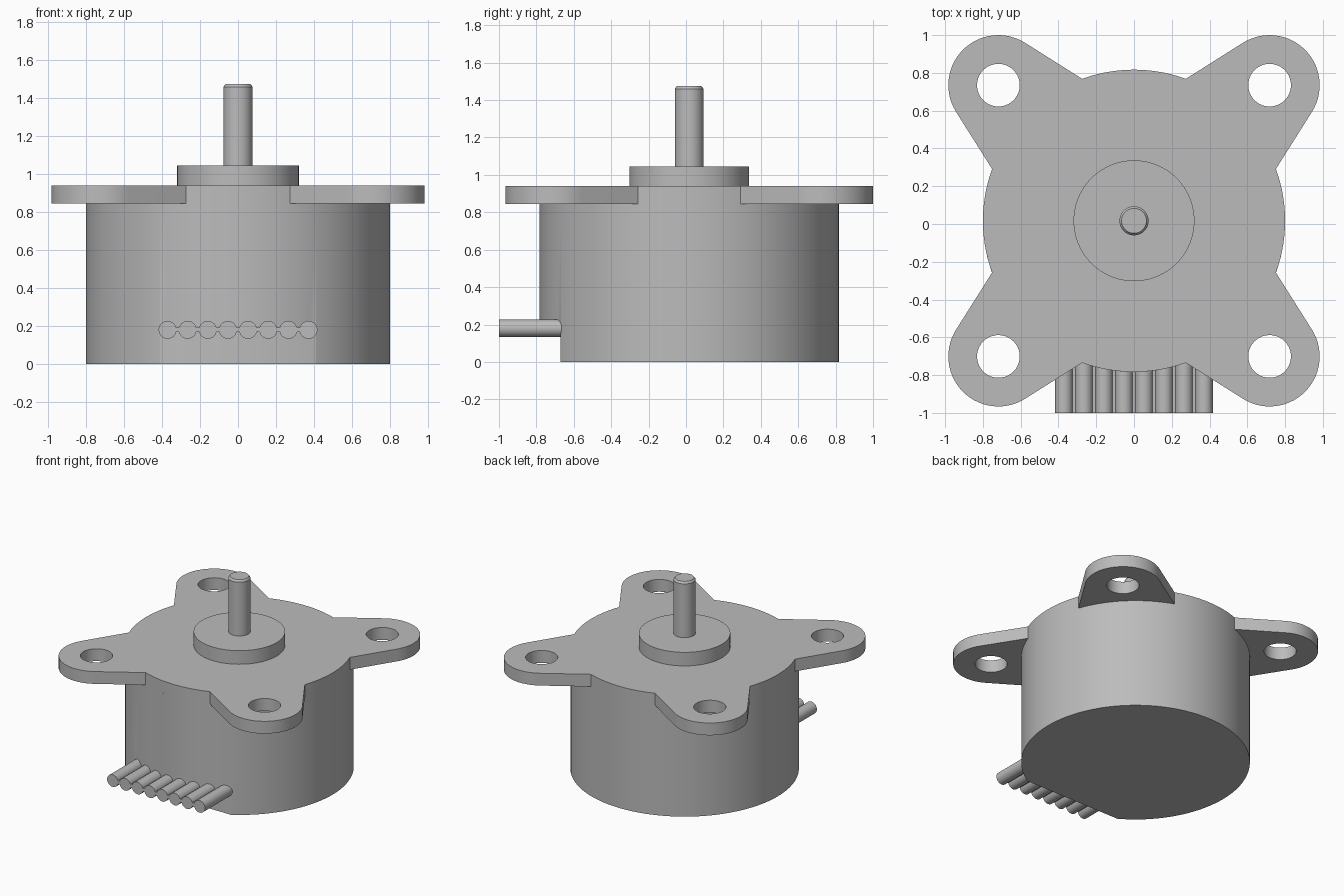
import bpy, bmesh
from math import sin, cos, pi, atan2, acos, hypot
from mathutils import Vector

cube = bpy.data.objects.get("Cube")
if cube:
    bpy.data.objects.remove(cube, do_unlink=True)

CY = 0.017            # axis of the motor in y
BODY_R = 0.8
EAR, EAR_R, HOLE_R = 0.718, 0.265, 0.113
PLATE_Z, PLATE_TOP = 0.845, 0.94

grey = bpy.data.materials.new("metal grey")
grey.use_nodes = True
grey.diffuse_color = (0.5, 0.5, 0.5, 1)
grey.node_tree.nodes["Principled BSDF"].inputs["Base Color"].default_value = (0.5, 0.5, 0.5, 1)


def arc(cx, cy, r, a0, a1, n):
    return [(cx + r * cos(a0 + (a1 - a0) * i / n), cy + r * sin(a0 + (a1 - a0) * i / n))
            for i in range(n + 1)]


def finish(obj):
    obj.data.materials.clear()
    obj.data.materials.append(grey)
    bpy.ops.object.select_all(action='DESELECT')
    obj.select_set(True)
    bpy.context.view_layer.objects.active = obj
    bpy.ops.object.shade_smooth_by_angle(angle=pi / 6)
    return obj


def add_mesh(name, bm):
    bmesh.ops.recalc_face_normals(bm, faces=bm.faces[:])
    mesh = bpy.data.meshes.new(name)
    bm.to_mesh(mesh)
    bm.free()
    obj = bpy.data.objects.new(name, mesh)
    bpy.context.collection.objects.link(obj)
    return obj


def prism(name, loops, z0, z1):
    """Extrude an outline, with any further loops as holes, from z0 to z1."""
    bm = bmesh.new()
    edges = []
    for loop in loops:
        vs = [bm.verts.new((x, y, z0)) for x, y in loop]
        edges += [bm.edges.new((vs[i - 1], vs[i])) for i in range(len(vs))]
    if len(loops) == 1:
        bm.faces.new(vs)
    else:
        bmesh.ops.triangle_fill(bm, edges=edges, use_beauty=True)
    new = bmesh.ops.extrude_face_region(bm, geom=bm.faces[:])["geom"]
    bmesh.ops.translate(bm, vec=(0, 0, z1 - z0),
                        verts=[v for v in new if isinstance(v, bmesh.types.BMVert)])
    return add_mesh(name, bm)


def lathe(name, profile, steps=64):
    """Spin a closed (radius, z) profile around the motor axis."""
    bm = bmesh.new()
    vs = [bm.verts.new((r, CY, z)) for r, z in profile]
    edges = [bm.edges.new(p) for p in zip(vs, vs[1:])]
    bmesh.ops.spin(bm, geom=vs + edges, cent=(0, CY, 0), axis=(0, 0, 1),
                   angle=2 * pi, steps=steps)
    bmesh.ops.remove_doubles(bm, verts=bm.verts[:], dist=1e-5)
    return finish(add_mesh(name, bm))


# Round can with a flat cut low on the front where the leads leave
body = prism("motor_body", [arc(0, CY, BODY_R, 0, 2 * pi, 128)[:-1]], 0, PLATE_Z)
cutter = prism("flat_cutter", [[(-1, -1), (1, -1), (1, -0.67), (-1, -0.67)]], -0.1, 0.18)
cutter.hide_render = True
cut = body.modifiers.new("front_flat", 'BOOLEAN')
cut.operation, cut.solver, cut.object = 'DIFFERENCE', 'EXACT', cutter
bpy.context.view_layer.objects.active = body
bpy.ops.object.modifier_apply(modifier=cut.name)
bpy.data.objects.remove(cutter, do_unlink=True)
finish(body)

# Mounting plate: four ears whose straight sides are tangent to the round tips
notch = atan2(0.275, 0.753)
outline, holes = [], []
for k in range(4):
    mid = pi / 4 + k * pi / 2
    d = EAR * 2 ** 0.5
    ex, ey = d * cos(mid), d * sin(mid)
    sx, sy = BODY_R * cos(mid - pi / 4 + notch), BODY_R * sin(mid - pi / 4 + notch)
    reach = hypot(sx - ex, sy - ey)
    toward = atan2(sy - ey, sx - ex)
    start = toward + acos(EAR_R / reach)
    half = (mid - start) % (2 * pi)
    outline += arc(0, CY, BODY_R, mid - pi / 4 - notch, mid - pi / 4 + notch, 14)
    outline += arc(ex, ey + CY, EAR_R, mid - half, mid + half, 28)
    holes.append(arc(ex, ey + CY, HOLE_R, 0, 2 * pi, 40)[:-1])
finish(prism("mounting_plate", [outline] + holes, PLATE_Z, PLATE_TOP))

# Raised boss and chamfered shaft
lathe("front_boss", [(0, PLATE_TOP), (0.32, PLATE_TOP), (0.32, 1.045), (0, 1.045)], 96)
lathe("shaft", [(0, 1.045), (0.077, 1.045), (0.077, 1.46), (0.066, 1.475), (0, 1.475)])

# Ribbon of eight leads joined by a thin web
for i in range(8):
    bpy.ops.mesh.primitive_cylinder_add(vertices=32, radius=0.047, depth=0.34,
                                        location=((i - 3.5) * 0.106, -0.83, 0.18),
                                        rotation=(pi / 2, 0, 0))
    lead = bpy.context.object
    lead.name = f"lead_{i + 1}"
    finish(lead)
bpy.ops.mesh.primitive_cube_add(size=1, location=(0, -0.83, 0.18))
web = bpy.context.object
web.name = "lead_web"
web.scale = (0.742, 0.34, 0.025)
finish(web)
